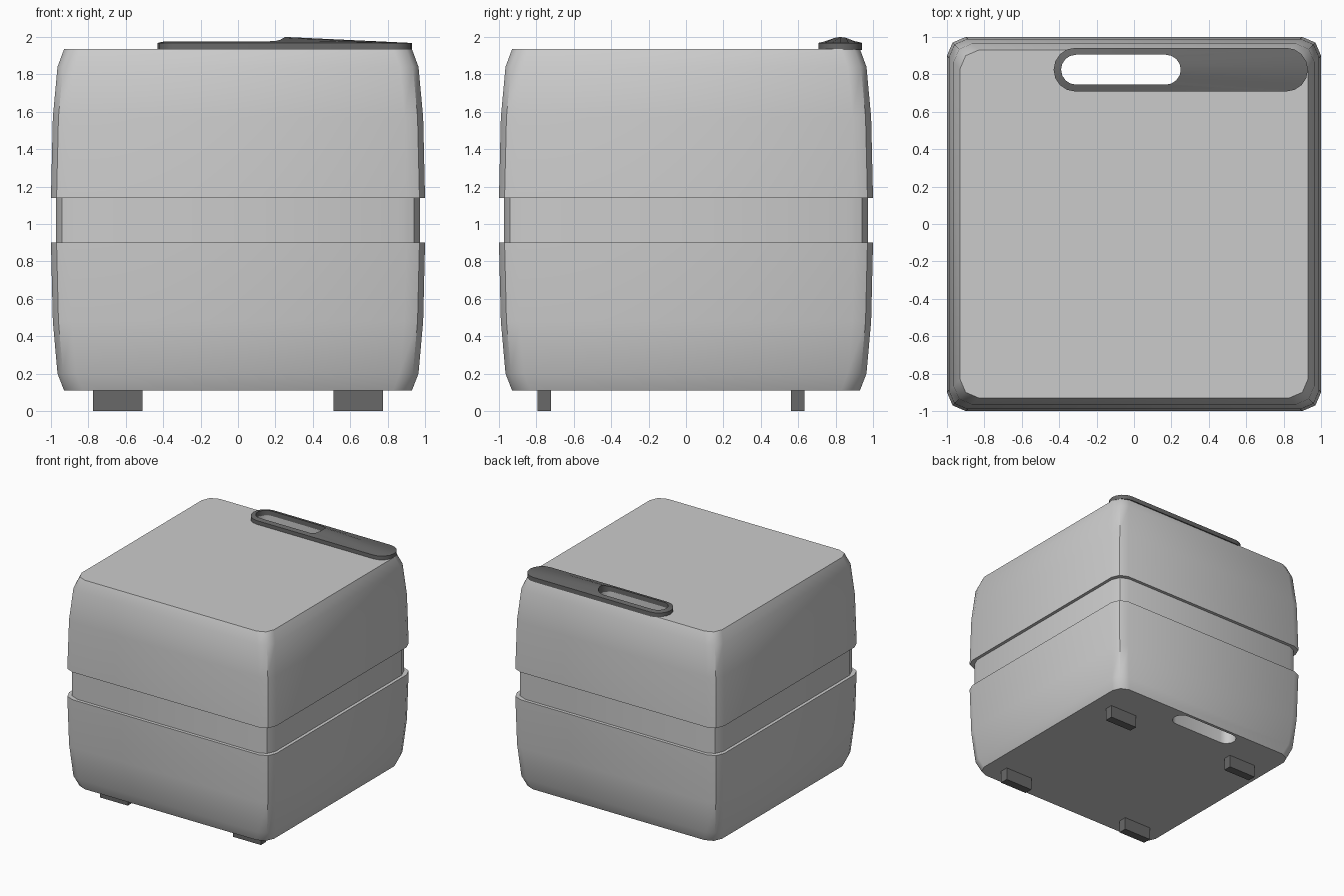
import bpy, bmesh, math

if "Cube" in bpy.data.objects:
    bpy.data.objects.remove(bpy.data.objects["Cube"])

dark = bpy.data.materials.new("dark_plastic")
dark.diffuse_color = (0.14, 0.14, 0.14, 1)
dark.use_nodes = True
dark.node_tree.nodes["Principled BSDF"].inputs["Base Color"].default_value = dark.diffuse_color


def make_object(name, bm, mat=None):
    bmesh.ops.recalc_face_normals(bm, faces=bm.faces)
    mesh = bpy.data.meshes.new(name)
    bm.to_mesh(mesh)
    bm.free()
    ob = bpy.data.objects.new(name, mesh)
    bpy.context.collection.objects.link(ob)
    if mat:
        mesh.materials.append(mat)
    return ob


def loft(loops, closed=False):
    """Skin stacked loops; cap the ends, or join last to first when closed."""
    bm = bmesh.new()
    rings = [[bm.verts.new(p) for p in loop] for loop in loops]
    pairs = list(zip(rings, rings[1:]))
    if closed:
        pairs.append((rings[-1], rings[0]))
    else:
        bm.faces.new(rings[0])
        bm.faces.new(rings[-1])
    for a, b in pairs:
        for i in range(len(a)):
            j = (i + 1) % len(a)
            bm.faces.new((a[i], a[j], b[j], b[i]))
    return bm


def rounded_square(h, z):
    corner = [(h, h - 0.1), (h - 0.03, h - 0.03), (h - 0.1, h)]
    pts = []
    for q in range(4):
        c, s = round(math.cos(q * math.pi / 2)), round(math.sin(q * math.pi / 2))
        pts += [(x * c - y * s, x * s + y * c, z) for x, y in corner]
    return pts


def stadium(x0, x1, y, r, z, tip=0.0, seg=8):
    """Slot outline; tip raises the middle of the right-hand end."""
    pts = []
    for cx, start in ((x1 - r, -90), (x0 + r, 90)):
        for k in range(seg + 1):
            a = math.radians(start + 180 * k / seg)
            lift = tip * max(0, math.cos(a)) ** 3 if start < 0 else 0
            pts.append((cx + r * math.cos(a), y + r * math.sin(a), z + lift))
    return pts


def smooth(ob, angle=40):
    bpy.ops.object.select_all(action='DESELECT')
    ob.select_set(True)
    bpy.context.view_layer.objects.active = ob
    bpy.ops.object.shade_smooth_by_angle(angle=math.radians(angle))


# Body: two bulging shells with a recessed band between them
profile = [(0.93, 0.11), (0.965, 0.2), (0.99, 0.48), (1.0, 0.90),
           (0.972, 0.90), (0.972, 1.14),
           (1.0, 1.14), (0.99, 1.57), (0.965, 1.84), (0.93, 1.935)]
body = make_object("body", loft([rounded_square(h, z) for h, z in profile]))

# Slot running right through the body
SLOT = (-0.39, 0.25, 0.825, 0.08)
cutter = make_object("slot_cutter", loft([stadium(*SLOT, -0.2), stadium(*SLOT, 2.2)]))
cutter.hide_render = True
cut = body.modifiers.new("slot", 'BOOLEAN')
cut.operation = 'DIFFERENCE'
cut.solver = 'EXACT'
cut.object = cutter
bpy.context.view_layer.objects.active = body
bpy.ops.object.modifier_apply(modifier=cut.name)
bpy.data.objects.remove(cutter)
smooth(body)

# Control plate around the slot, sloping down from a peak at the slot end
PLATE = (-0.43, 0.93, 0.825, 0.117)
plate = make_object("control_plate", loft([
    stadium(*PLATE, 1.93), stadium(*PLATE, 1.968),
    stadium(*SLOT, 1.977, tip=0.023), stadium(*SLOT, 1.93)], closed=True), dark)
smooth(plate)

# Feet
for side, sx in (("left", -1), ("right", 1)):
    for end, y in (("front", -0.757), ("back", 0.597)):
        bm = bmesh.new()
        bmesh.ops.create_cube(bm, size=1)
        bmesh.ops.scale(bm, vec=(0.267, 0.073, 0.12), verts=bm.verts)
        bmesh.ops.translate(bm, vec=(sx * 0.643, y, 0.06), verts=bm.verts)
        make_object(f"{end}_{side}_foot", bm, dark)
